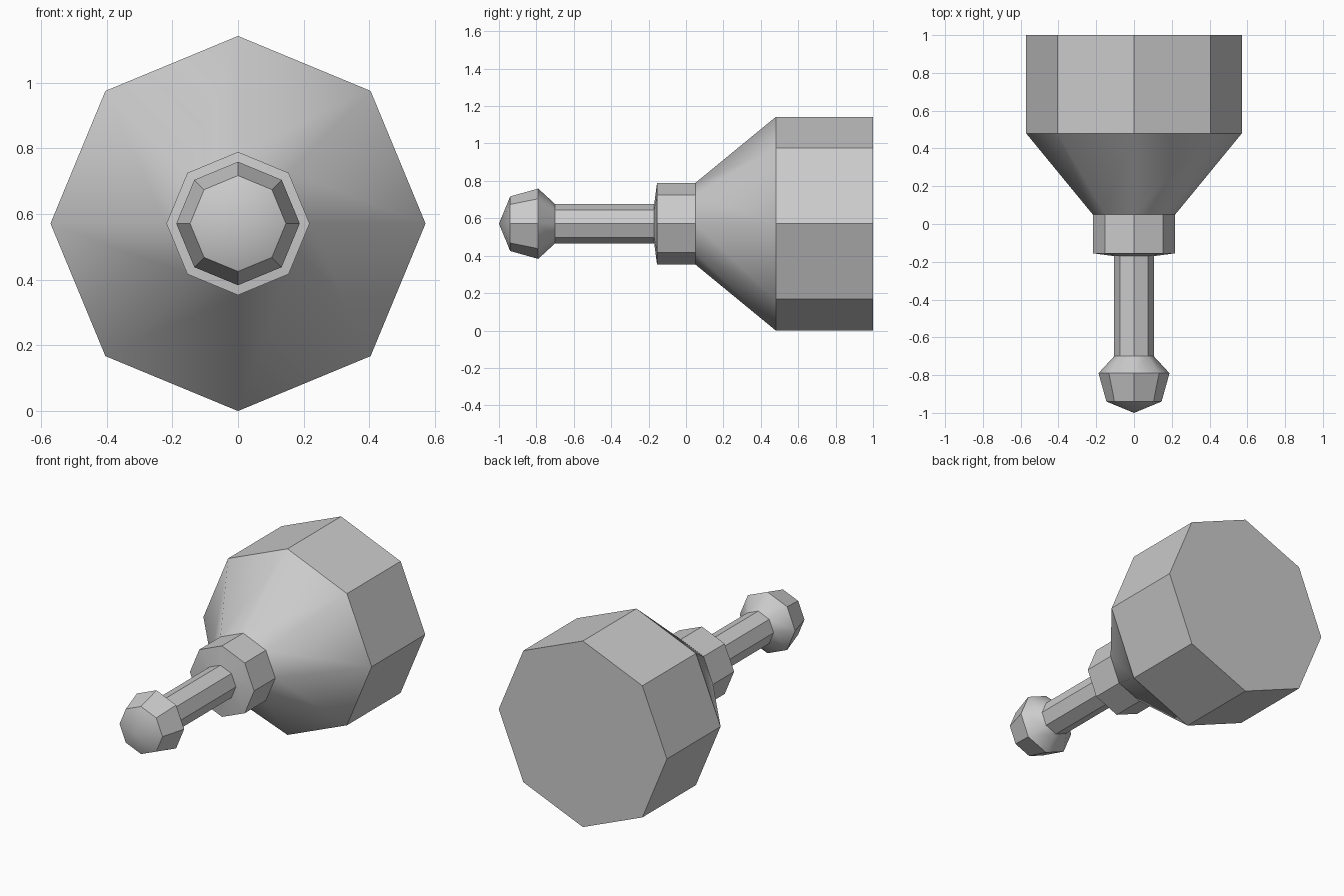
import bpy, bmesh, math

cube = bpy.data.objects.get("Cube")
if cube:
    bpy.data.objects.remove(cube, do_unlink=True)

SIDES = 8
AXIS_Z = 0.571

grey = bpy.data.materials.new("plain grey")
grey.use_nodes = True
grey.diffuse_color = (0.6, 0.6, 0.6, 1)
grey.node_tree.nodes["Principled BSDF"].inputs["Base Color"].default_value = (0.6, 0.6, 0.6, 1)


def lathe(name, profile, cap_back=False):
    """Turn (y, radius) points into an eight-sided part around the y axis."""
    bm = bmesh.new()
    rings = []
    for y, r in profile:
        count = SIDES if r > 0 else 1
        ring = []
        for i in range(count):
            a = math.tau * i / SIDES
            ring.append(bm.verts.new((r * math.sin(a), y, AXIS_Z + r * math.cos(a))))
        rings.append(ring)
    for a, b in zip(rings, rings[1:]):
        for i in range(SIDES):
            j = (i + 1) % SIDES
            if len(a) == 1:
                bm.faces.new((a[0], b[i], b[j]))
            else:
                bm.faces.new((a[i], b[i], b[j], a[j]))
    if cap_back:
        bm.faces.new(rings[-1])
    bmesh.ops.recalc_face_normals(bm, faces=bm.faces)
    # Open shells: make the normals point away from the axis
    outward = sum(f.normal.x * f.calc_center_median().x
                  + f.normal.z * (f.calc_center_median().z - AXIS_Z) for f in bm.faces)
    if outward < 0:
        bmesh.ops.reverse_faces(bm, faces=bm.faces)
    mesh = bpy.data.meshes.new(name)
    bm.to_mesh(mesh)
    bm.free()
    mesh.materials.append(grey)
    obj = bpy.data.objects.new(name, mesh)
    bpy.context.collection.objects.link(obj)
    # Cones shade smoothly, prism edges stay sharp
    bpy.ops.object.select_all(action='DESELECT')
    obj.select_set(True)
    bpy.context.view_layer.objects.active = obj
    bpy.ops.object.shade_smooth_by_angle(angle=math.radians(37))


# Knob at the front end, its rod, the collar and the large body behind
lathe("front_knob", [(-1, 0), (-0.94, 0.146), (-0.79, 0.188), (-0.7, 0.105)])
lathe("rod", [(-0.7, 0.105), (-0.17, 0.105)])
lathe("collar", [(-0.17, 0.105), (-0.155, 0.218), (0.05, 0.218)])
lathe("body", [(0.05, 0.218), (0.48, 0.571), (1, 0.571)], cap_back=True)
